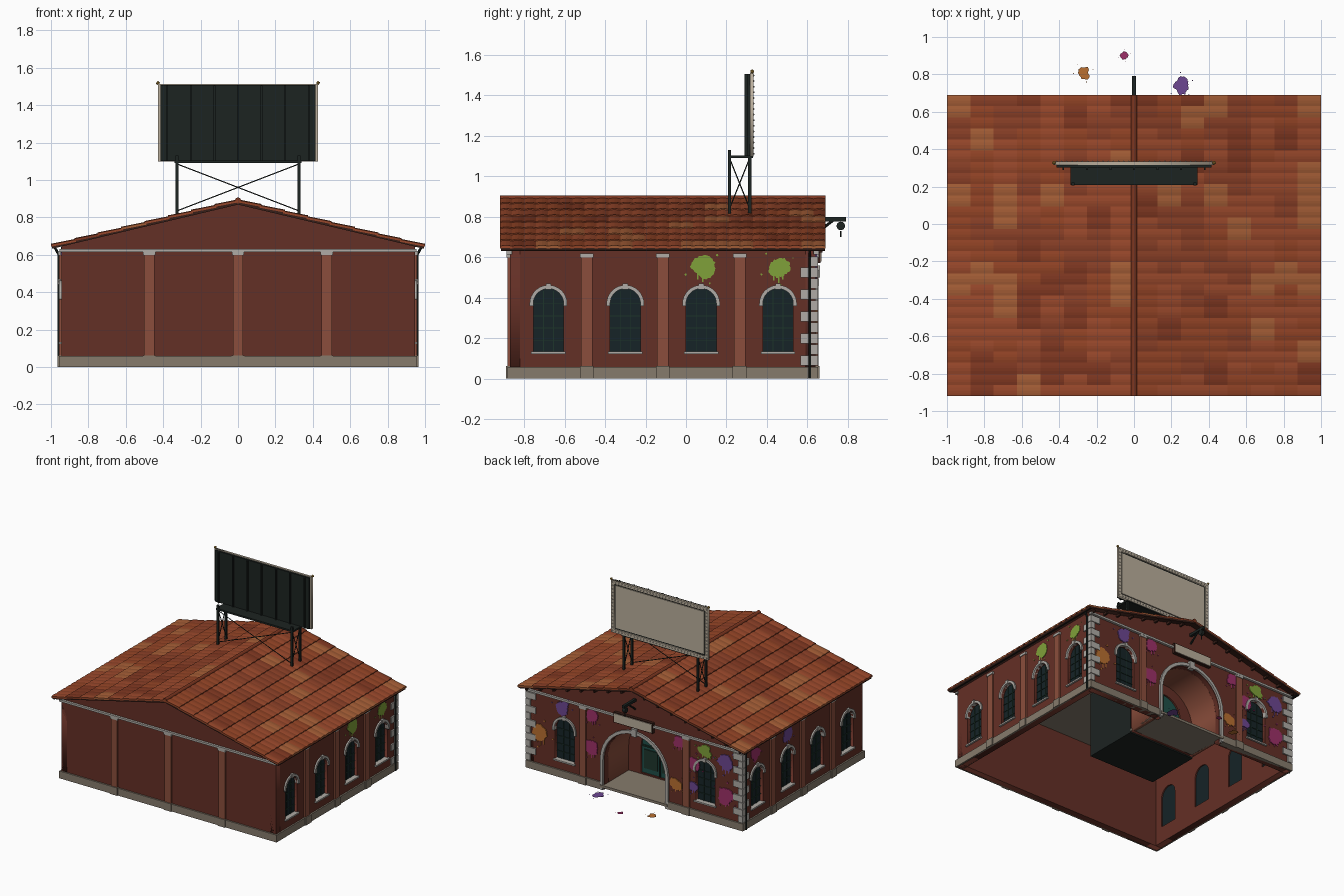
import bpy, bmesh, random
from math import sin, cos, pi
from mathutils import Matrix, Vector

if "Cube" in bpy.data.objects:
    bpy.data.objects.remove(bpy.data.objects["Cube"])
random.seed(4)

def mat(name, hexa):
    m = bpy.data.materials.new(name)
    m.diffuse_color = [(int(hexa[i:i + 2], 16) / 255) ** 2.2 for i in (0, 2, 4)] + [1]
    m.use_nodes = True
    m.node_tree.nodes["Principled BSDF"].inputs["Base Color"].default_value = m.diffuse_color
    return m
BRICK, PIL, STONE = mat("brick", "64332a"), mat("pilaster_brick", "8a4f3e"), mat("stone", "aeaaa4")
BASE, IRON, GLASS = mat("plinth_stone", "857a6c"), mat("iron", "222826"), mat("glass", "1c282b")
BAR, SCREEN, WOOD = mat("green_bars", "23382f"), mat("screen", "b9ad9b"), mat("dark_wood", "3a241e")
DOOR, BRASS = mat("door_green", "24504a"), mat("brass", "a8843c")
TILES = [mat("tile_%d" % i, h) for i, h in enumerate(("95482e", "86402a", "a05c38", "8f4429", "7c3925"))]
PAINT = {"g": mat("green_paint", "7fa03c"), "p": mat("purple_paint", "6c4890"),
         "m": mat("magenta_paint", "9c3468"), "o": mat("orange_paint", "b86f34")}

def add(name, me, *mats):
    ob = bpy.data.objects.new(name, me)
    bpy.context.collection.objects.link(ob)
    for m in mats:
        me.materials.append(m)
    return ob

def from_bm(name, bm, *mats):
    me = bpy.data.meshes.new(name)
    bm.to_mesh(me)
    bm.free()
    return add(name, me, *mats)

def boxes(name, m, items):
    bm = bmesh.new()
    for a, b in items:
        a, b = Vector(a), Vector(b)
        bmesh.ops.create_cube(bm, size=1, matrix=Matrix.Translation((a + b) / 2) @ Matrix.Diagonal([abs(c) for c in b - a] + [1]))
    return from_bm(name, bm, m)

def rods(name, m, items, sides=8):
    bm = bmesh.new()
    for p, q, r in items:
        p, q = Vector(p), Vector(q)
        M = Matrix.Translation((p + q) / 2) @ (q - p).to_track_quat('Z', 'Y').to_matrix().to_4x4()
        bmesh.ops.create_cone(bm, cap_ends=True, segments=sides, radius1=r, radius2=r, depth=(q - p).length, matrix=M)
    return from_bm(name, bm, m)

def balls(name, m, pts, r):
    bm = bmesh.new()
    for p in pts:
        bmesh.ops.create_icosphere(bm, subdivisions=1, radius=r, matrix=Matrix.Translation(p))
    return from_bm(name, bm, m)

AXES = {"Y": ((1, 0, 0), (0, 0, 1), (0, -1, 0)), "X": ((0, 1, 0), (0, 0, 1), (1, 0, 0)), "Z": ((1, 0, 0), (0, 1, 0), (0, 0, 1))}

def plate(name, m, face, loops, lo, hi):
    """Flat outline (with holes) facing an axis, thick from lo to hi."""
    cu = bpy.data.curves.new(name, 'CURVE')
    cu.dimensions, cu.fill_mode, cu.extrude = '2D', 'BOTH', abs(hi - lo) / 2
    for lp in loops:
        sp = cu.splines.new('POLY')
        sp.points.add(len(lp) - 1)
        for pt, (u, v) in zip(sp.points, lp):
            pt.co = (u, v, 0, 1)
        sp.use_cyclic_u = True
    tmp = bpy.data.objects.new("tmp", cu)
    me = bpy.data.meshes.new_from_object(tmp)
    bpy.data.objects.remove(tmp)
    n = AXES[face][2]
    M = Matrix([Vector(a) for a in AXES[face]]).transposed().to_4x4()
    me.transform(Matrix.Translation([abs(c) * (lo + hi) / 2 for c in n]) @ M)
    return add(name, me, m)

def rect(u0, u1, v0, v1):
    return [(u0, v0), (u1, v0), (u1, v1), (u0, v1)]

def arch(c, r, z0, spring, n=16):
    return [(c - r, z0)] + [(c - r * cos(pi * i / n), spring + r * sin(pi * i / n)) for i in range(n + 1)] + [(c + r, z0)]

def band(c, r0, r1, z0, spring):
    return arch(c, r1, z0, spring) + arch(c, r0, z0, spring)[::-1]

def fbox(face, u0, u1, z0, z1, d0, d1):
    return ((d0, u0, z0), (d1, u1, z1)) if face == "X" else ((u0, d0, z0), (u1, d1, z1))

# walls, with openings
SIDE_W, BACK_W = (-.68, -.30, .075, .455), (-.62, .62)
gable = [(-.945, 0), (.945, 0), (.945, .65), (0, .88), (-.945, .65)]
plate("front_wall", BRICK, "Y", [gable], -.87, -.82)
plate("back_wall", BRICK, "Y", [[(-.945, 0), (-.27, 0)] + arch(0, .27, .02, .24, 24) + [(.27, 0)] + gable[1:]]
      + [arch(c, .085, .13, .38) for c in BACK_W], .59, .64)
for s in (-1, 1):
    plate("side_wall", BRICK, "X", [rect(-.87, .64, 0, .65)] + [arch(c, .075, .13, .37) for c in SIDE_W], s * .895, s * .945)

# arched windows: pane, bars, stone hood, keystone, sill
def window(face, c, r, off):
    s = 1 if off > 0 else -1
    sp = .37 if face == "X" else .38
    plate("window_pane", GLASS, face, [arch(c, r, .13, sp)], off - s * .04, off - s * .025)
    d = (off - s * .026, off - s * .02)
    boxes("window_bars", BAR, [fbox(face, c + k * r - .002, c + k * r + .002, .13, sp + r * .85, *d) for k in (-.33, .33)]
          + [fbox(face, c - r, c + r, z - .002, z + .002, *d) for z in (.19, .25, .31, .37)])
    plate("window_hood", STONE, face, [band(c, r, r + .018, .36, sp)], off - s * .02, off + s * .012)
    boxes("window_keystone_and_sill", STONE, [fbox(face, c - .013, c + .013, sp - .005 + r, sp + .025 + r, off, off + s * .017),
          fbox(face, c - r - .01, c + r + .01, .122, .134, off - s * .03, off + s * .014)])
for c in SIDE_W:
    window("X", c, .075, .945)
    window("X", c, .075, -.945)
for c in BACK_W:
    window("Y", c, .085, .64)

# pilasters
for face, off, us in (("X", .945, (-.49, -.115, .265)), ("X", -.945, (-.49, -.115, .265)),
                      ("Y", -.87, (-.475, 0, .475)), ("Y", .64, (-.455, .455))):
    s = 1 if off > 0 else -1
    boxes("pilasters", PIL, [fbox(face, u - .028, u + .028, .06, .6, off, off + s * .012) for u in us])
    boxes("pilaster_bases", BASE, [fbox(face, u - .034, u + .034, 0, .062, off, off + s * .02) for u in us])
    boxes("pilaster_caps", STONE, [fbox(face, u - .033, u + .033, .598, .618, off, off + s * .017) for u in us])

# plinth, cornices
boxes("plinth", BASE, [((s * .9, -.88, 0), (s * .957, .65, .058)) for s in (-1, 1)]
      + [((-.957, -.882, 0), (.957, -.83, .058))] + [((s * .3, .6, 0), (s * .957, .652, .058)) for s in (-1, 1)])
boxes("cornices", STONE, [((-.955, -.888, .614), (.955, -.86, .63)), ((-.955, .63, .614), (.955, .658, .63))])

# corner quoins and downpipes
q = []
for s in (-1, 1):
    for i in range(10):
        lx, ly = (.04, .085) if i % 2 == 0 else (.085, .04)
        z = .064 + i * .0545
        q.append(((s * (.956 - lx), .652 - ly, z), (s * .956, .652, z + .05)))
boxes("quoins", STONE, q)
rods("downpipes", IRON, [((s * .958, .612, .0), (s * .958, .612, .6), .007) for s in (-1, 1)]
     + [((s * .958, .612, .6), (s * .98, .612, .64), .007) for s in (-1, 1)])

# entrance: vault, surround, inner wall, door, floor
plate("porch_vault", PIL, "Y", [band(0, .27, .295, .02, .24)], .33, .6)
plate("entrance_surround", STONE, "Y", [band(0, .275, .3, 0, .24)], .63, .655)
boxes("entrance_keystone", STONE, [((-.022, .63, .5), (.022, .662, .56))])
plate("porch_inner_wall", BRICK, "Y", [arch(0, .29, .02, .24), arch(0, .16, .05, .27)], .31, .335)
plate("door", DOOR, "Y", [arch(0, .16, .05, .27)], .312, .322)
boxes("door_bars", BAR, [((-.005, .32, .05), (.005, .334, .43)), ((-.16, .32, .262), (.16, .332, .274)),
      ((-.14, .32, .09), (-.02, .33, .24)), ((.02, .32, .09), (.14, .33, .24))])
boxes("porch_floor", BASE, [((-.295, .31, .02), (.295, .66, .04))])
plate("ceiling", BASE, "Z", [rect(-.9, .9, -.83, .6)], .612, .625)

# dark lobby behind the porch
boxes("lobby", IRON, [((s * .285, -.14, .01), (s * .295, .31, .53)) for s in (-1, 1)]
      + [((-.295, -.14, .01), (.295, -.13, .53)), ((-.295, -.14, .01), (.295, .31, .02)), ((-.295, -.14, .52), (.295, .31, .53))])

# name board left blank
boxes("board_frame", WOOD, [((-.172, .64, .572), (.172, .664, .653))])
boxes("board", SCREEN, [((-.165, .66, .579), (.165, .669, .646))])

# roof deck, arched tiles, ridge
plate("roof_deck", WOOD, "Y", [[(-.995, .632), (0, .868), (.995, .632), (.995, .65), (0, .89), (-.995, .65)]], -.915, .687)
bm = bmesh.new()
ROWS, COLS, Y0, Y1 = 8, 27, -.92, .69
w = (Y1 - Y0) / COLS
for s in (-1, 1):
    for r in range(ROWS):
        x0, x1 = max(0, r / ROWS - .01), (r + 1) / ROWS
        def P(x, k, drop=0):
            z = .892 - .243 * x + .006 * (x - x0) / (x1 - x0) + .004 * sin(pi * k / 4) - drop
            return bm.verts.new((s * x, a + w * k / 4, z))
        tone = 0
        for c in range(COLS):
            a = Y0 + c * w
            if (c + r) % 2 == 0:
                tone = random.choice((0, 0, 1, 2, 3, 3, 4))
            up, lo, un = [[P(x, k, d) for k in range(5)] for x, d in ((x0, 0), (x1, 0), (x1, .012))]
            for k in range(4):
                for A, B in ((up, lo), (lo, un)):
                    f = [A[k], B[k], B[k + 1], A[k + 1]]
                    bm.faces.new(f if s > 0 else f[::-1]).material_index = tone
            if c in (0, COLS - 1):  # verge ends
                k = 0 if c == 0 else 4
                bm.faces.new([up[k], lo[k], un[k], P(x0, k, .012)]).material_index = tone
from_bm("roof_tiles", bm, *TILES)
rods("ridge_cap", TILES[4], [((0, -.92, .89), (0, .69, .89), .016)], 12)
boxes("purlin_ends", WOOD, [((s * x - .007, .638, .848 - .24 * x), (s * x + .007, .675, .866 - .24 * x))
      for s in (-1, 1) for x in (.1, .22, .34, .46, .58, .7, .82, .94)])
boxes("gutters", IRON, [((s * .975, -.915, .634), (s * .993, .685, .645)) for s in (-1, 1)])

# hoist beam
boxes("hoist_beam", IRON, [((-.01, .63, .778), (.01, .79, .798))])
rods("hoist_strut", IRON, [((0, .64, .715), (0, .73, .785), .007), ((0, .765, .73), (0, .765, .7), .004)])
rods("hoist_pulley", IRON, [((-.012, .765, .755), (.012, .765, .755), .021)], 16)

# billboard stand
L, YA, YB = .325, .215, .315
boxes("stand_legs", IRON, [((s * L - .008, y - .008, .8), (s * L + .008, y + .008, t)) for s in (-1, 1) for y, t in ((YA, 1.13), (YB, 1.1))])
boxes("stand_deck", IRON, [((-.34, .208, 1.09), (.34, .33, 1.103))])
rods("stand_braces", IRON, [((s * L, a, 1.09), (s * L, b, .84), .003) for s in (-1, 1) for a, b in ((YA, YB), (YB, YA))]
     + [((s * L, YA, 1.085), (-s * L, YA, .835), .003) for s in (-1, 1)], 6)

# billboard
boxes("billboard_back", IRON, [((-.415, .302, 1.1), (.415, .322, 1.507))])
boxes("billboard_ribs", IRON, [((-.378 + i * .126 - .005, .29, 1.1), (-.378 + i * .126 + .005, .304, 1.505)) for i in range(7)])
plate("billboard_frame", SCREEN, "Y", [rect(-.428, .428, 1.098, 1.512), rect(-.4, .4, 1.126, 1.484)], .316, .334)
boxes("billboard_screen", SCREEN, [((-.39, .32, 1.136), (.39, .328, 1.474))])
pts = [(-.414 + i * .0276, .334, z) for i in range(31) for z in (1.112, 1.498)]
pts += [(x, .334, 1.112 + i * .0276) for i in range(1, 14) for x in (-.414, .414)]
balls("frame_bulbs", STONE, pts, .005)
balls("frame_finials", BRASS, [(s * .428, .327, 1.518) for s in (-1, 1)], .011)

# paint splats
def splat(kind, face, u, v, r, lo, hi):
    n = 40
    lobes = [random.uniform(.65, 1.2) for _ in range(8)]
    rad = [r * (lobes[i // 5] * (1 - i % 5 / 5) + lobes[(i // 5 + 1) % 8] * (i % 5 / 5)) * random.uniform(.9, 1.1) for i in range(n)]
    loops = [[(u + rad[i] * cos(2 * pi * i / n), v + rad[i] * sin(2 * pi * i / n)) for i in range(n)]]
    for k in range(4):
        a, d, e = 2 * pi * (k + random.random() * .5) / 4, r * random.uniform(1.45, 1.55), r * random.uniform(.05, .1)
        loops.append([(u + d * cos(a) + e * cos(pi * i / 4), v + d * sin(a) + e * sin(pi * i / 4)) for i in range(8)])
    plate("paint_splat", PAINT[kind], face, loops, lo, hi)
    if face != "Z":
        boxes("paint_drips", PAINT[kind], [fbox(face, u + k * r - .004, u + k * r + .004, v - r * e, v, lo, (lo + hi) / 2)
              for k, e in ((-.35, 1.1), (.05, 1.3), (.4, 1))])
for k, u, v, r in (("o", .83, .3, .075), ("p", .64, .56, .06), ("m", .37, .56, .055), ("m", .38, .3, .06),
                   ("m", -.39, .56, .055), ("g", -.62, .55, .06), ("m", -.53, .42, .055), ("p", -.8, .5, .07),
                   ("m", -.8, .24, .07), ("o", -.36, .22, .05), ("p", -.51, .24, .045)):
    splat(k, "Y", u, v, r, .638, .647)
for k, s, u, v, r in (("g", 1, .08, .555, .06), ("g", 1, .455, .55, .06), ("m", -1, .48, .55, .055), ("p", -1, .07, .555, .06)):
    splat(k, "X", u, v, r, s * .943, s * .949)
for k, u, v, r in (("o", -.27, .81, .035), ("m", -.05, .9, .022), ("p", .25, .74, .045)):
    splat(k, "Z", u, v, r, 0, .001)
